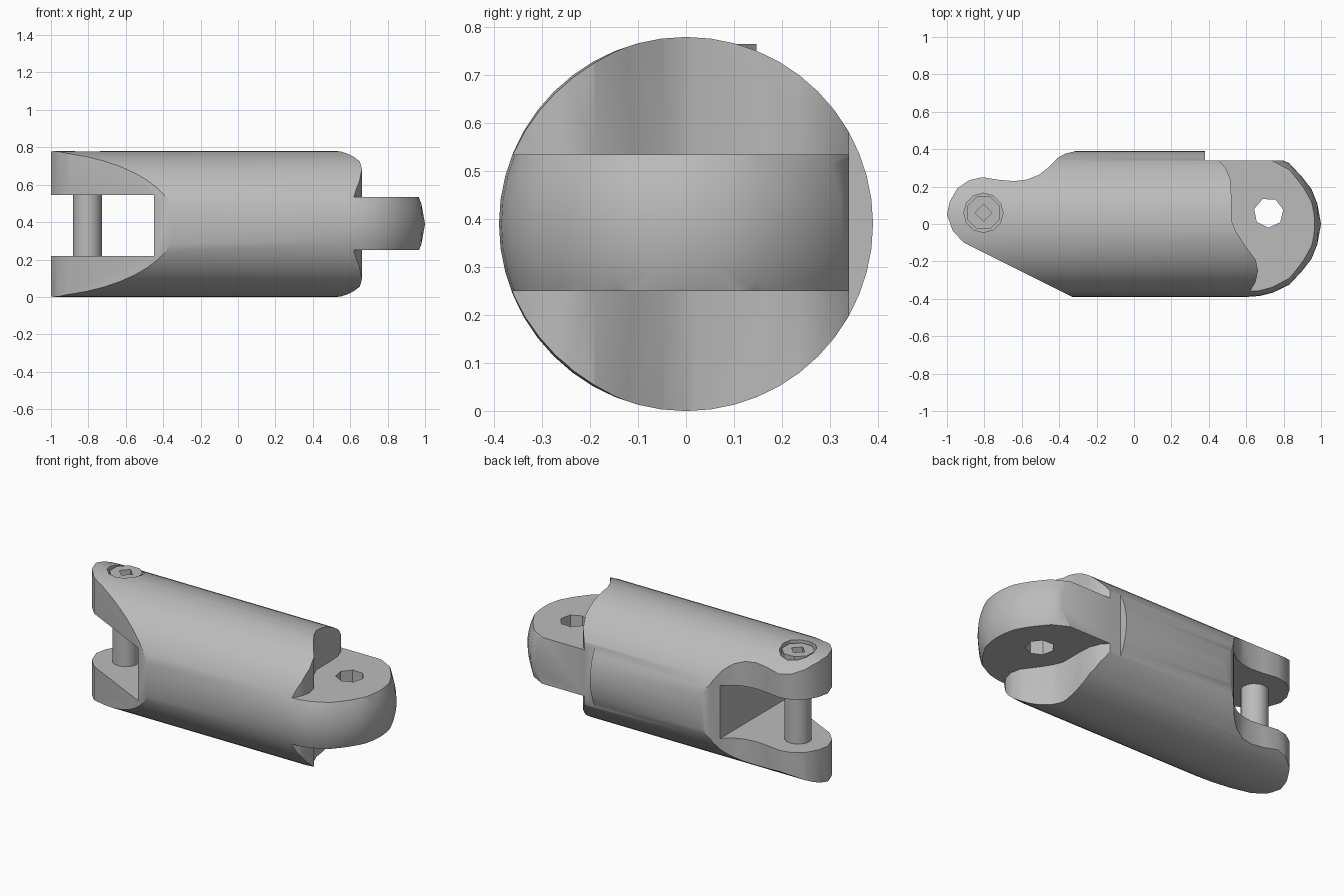
import bpy, bmesh, math
from mathutils import Matrix

old = bpy.data.objects.get("Cube")
if old:
    bpy.data.objects.remove(old, do_unlink=True)

R = 0.39                      # body radius, also its axis height
PIN = (-0.805, 0.06)
HOLE = (0.72, 0.06)

steel = bpy.data.materials.new("grey_steel")
steel.use_nodes = True
grey = (0.5, 0.5, 0.5, 1)
steel.diffuse_color = grey
steel.node_tree.nodes["Principled BSDF"].inputs["Base Color"].default_value = grey


def make(name, bm):
    bmesh.ops.recalc_face_normals(bm, faces=bm.faces)
    mesh = bpy.data.meshes.new(name)
    bm.to_mesh(mesh)
    bm.free()
    obj = bpy.data.objects.new(name, mesh)
    bpy.context.collection.objects.link(obj)
    mesh.materials.append(steel)
    return obj


def prism(name, outline, z0, z1):
    bm = bmesh.new()
    face = bm.faces.new([bm.verts.new((x, y, z0)) for x, y in outline])
    ext = bmesh.ops.extrude_face_region(bm, geom=[face])
    tops = [v for v in ext["geom"] if isinstance(v, bmesh.types.BMVert)]
    bmesh.ops.translate(bm, verts=tops, vec=(0, 0, z1 - z0))
    return make(name, bm)


def ring(center, radius, n, turn=0.0):
    return [(center[0] + radius * math.cos(turn + math.tau * i / n),
             center[1] + radius * math.sin(turn + math.tau * i / n)) for i in range(n)]


def rect(x0, x1, y0, y1):
    return [(x0, y0), (x1, y0), (x1, y1), (x0, y1)]


def activate(obj):
    bpy.ops.object.select_all(action='DESELECT')
    obj.select_set(True)
    bpy.context.view_layer.objects.active = obj


def boolean(obj, cutter, op='DIFFERENCE'):
    mod = obj.modifiers.new("cut", 'BOOLEAN')
    mod.operation, mod.solver, mod.object = op, 'EXACT', cutter
    activate(obj)
    bpy.ops.object.modifier_apply(modifier=mod.name)
    bpy.data.objects.remove(cutter, do_unlink=True)


def smooth(obj, angle=30):
    activate(obj)
    bpy.ops.object.shade_smooth_by_angle(angle=math.radians(angle))


# Body: round bar turned around x, with a domed right end
profile = [(-1.1, 0), (-1.1, R), (0.60, R), (0.67, 0.385), (0.74, 0.368), (0.83, 0.325),
           (0.90, 0.25), (0.95, 0.185), (0.98, 0.11), (1.0, 0)]
bm = bmesh.new()
verts = [bm.verts.new((x, 0, r)) for x, r in profile]
edges = [bm.edges.new(pair) for pair in zip(verts, verts[1:])]
bmesh.ops.spin(bm, geom=verts + edges, cent=(0, 0, 0), axis=(1, 0, 0),
               angle=math.tau, steps=48, use_duplicate=False)
bmesh.ops.remove_doubles(bm, verts=bm.verts, dist=0.0005)
bmesh.ops.transform(bm, matrix=Matrix.Translation((0, 0, R)), verts=bm.verts)
body = make("link_body", bm)

# Plan outline: tapered fork on the left, flat step at the back right
outline = [(-0.30, -0.405), (-0.30, -0.6), (1.2, -0.6), (1.2, 0.34), (0.38, 0.34), (0.38, 0.6),
           (-0.26, 0.6), (-0.26, 0.40), (-0.32, 0.388), (-0.37, 0.375), (-0.41, 0.352),
           (-0.46, 0.30), (-0.51, 0.262), (-0.57, 0.238), (-0.64, 0.229), (-0.72, 0.236),
           (-0.81, 0.25), (-0.88, 0.235), (-0.945, 0.19), (-0.985, 0.12), (-1.0, 0.05),
           (-0.97, -0.035), (-0.91, -0.1)]
boolean(body, prism("outline_cutter", outline, -0.2, 1), 'INTERSECT')

# Fork slot
boolean(body, prism("slot_cutter", rect(-1.2, -0.45, -0.6, 0.6), 0.22, 0.545))

# Curved shoulders above and below the tongue
shoulder = [(0.44, 0.6), (0.45, 0.345), (0.49, 0.30), (0.515, 0.24), (0.52, 0.16),
            (0.52, 0.02), (0.545, -0.04), (0.59, -0.11), (0.65, -0.19), (0.663, -0.25),
            (0.65, -0.31), (0.62, -0.36), (0.62, -0.6), (1.2, -0.6), (1.2, 0.6)]
for low, high in ((0.535, 1.0), (-0.2, 0.25)):
    boolean(body, prism("shoulder_cutter", shoulder, low, high))

# Tongue hole and recess for the bolt head
boolean(body, prism("hole_cutter", ring(HOLE, 0.08, 7, 0.2), 0, 0.8))
boolean(body, prism("recess_cutter", ring(PIN, 0.105, 12), 0.72, 0.9))
smooth(body)

# Pin across the fork
pin = prism("fork_pin", ring(PIN, 0.077, 16), 0.2, 0.73)
smooth(pin)

# Bolt head with a square socket
head = prism("bolt_head", ring(PIN, 0.094, 8, math.pi / 8), 0.71, 0.765)
boolean(head, prism("socket_cutter", ring(PIN, 0.045, 4), 0.735, 0.9))
smooth(head)
